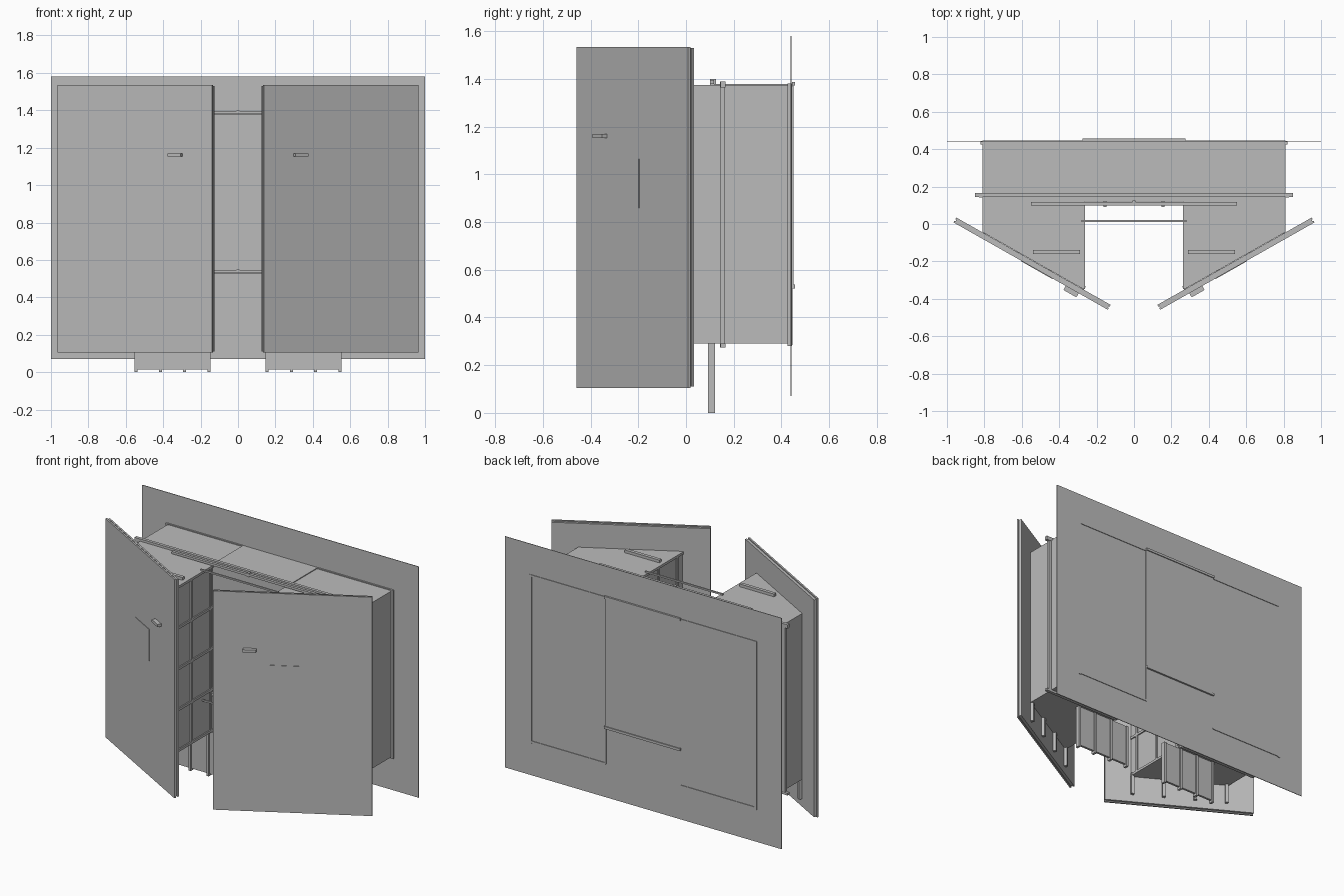
import bpy, bmesh, math
from mathutils import Matrix

cube = bpy.data.objects.get("Cube")
if cube:
    bpy.data.objects.remove(cube, do_unlink=True)

grey = bpy.data.materials.new("plain grey")
grey.use_nodes = True
grey.diffuse_color = (0.5, 0.5, 0.5, 1)
grey.node_tree.nodes["Principled BSDF"].inputs["Base Color"].default_value = (0.5, 0.5, 0.5, 1)


def prism(name, outline, z0, z1, matrix=Matrix()):
    """Extrude a flat outline upward from z0 to z1."""
    bm = bmesh.new()
    base = bm.faces.new([bm.verts.new((x, y, z0)) for x, y in outline])
    top = bmesh.ops.extrude_face_region(bm, geom=[base])["geom"]
    for v in top:
        if isinstance(v, bmesh.types.BMVert):
            v.co.z = z1
    bm.transform(matrix)
    bmesh.ops.recalc_face_normals(bm, faces=bm.faces)
    mesh = bpy.data.meshes.new(name)
    bm.to_mesh(mesh)
    bm.free()
    mesh.materials.append(grey)
    obj = bpy.data.objects.new(name, mesh)
    bpy.context.collection.objects.link(obj)
    return obj


def box(name, x, y, z, matrix=Matrix()):
    return prism(name, [(x[0], y[0]), (x[1], y[0]), (x[1], y[1]), (x[0], y[1])], *z, matrix)


BOTTOM, TOP = 0.29, 1.375
IN, OUT, BACK = 0.27, 0.81, 0.44
ANGLE = math.radians(29.5)
DOOR = Matrix.Translation((0.545, -0.212, 0)) @ Matrix.Rotation(ANGLE, 4, 'Z')


def door_back(x):
    """Depth of the door's inner face at a given x."""
    return -0.197 + (x - 0.538) * math.tan(ANGLE)


# Back board and centre cabinet
box("back_board", (-1, 1), (0.438, 0.442), (0.07, 1.58))
box("centre_cabinet", (-IN, IN), (0.12, 0.45), (0.535, 1.38))
for label, z in (("upper", 1.38), ("lower", 0.53)):
    box(label + "_centre_back_trim", (-0.275, 0.275), (0.444, 0.456), (z - 0.008, z + 0.008))
    box(label + "_tie_rod", (-0.28, 0.28), (0.012, 0.022), (z - 0.005, z + 0.005))
    box(label + "_centre_rail", (-0.55, 0.55), (0.1, 0.118), (z, z + 0.015))
    box(label + "_centre_pin", (-0.008, 0.008), (0.1, 0.125), (z - 0.005, z + 0.02))
box("top_cross_strip", (-0.85, 0.85), (0.145, 0.165), (TOP - 0.01, TOP + 0.015))

for side, s in (("left", 1), ("right", -1)):
    M = Matrix.Diagonal((s, 1, 1, 1))
    D = M @ DOOR

    # Wing cabinet, cut at the front to follow the door
    prism(side + "_wing_cabinet",
          [(IN, BACK), (OUT, BACK), (OUT, door_back(OUT)), (IN, door_back(IN))],
          BOTTOM, TOP, M)
    box(side + "_side_batten", (OUT, OUT + 0.02), (0.143, 0.163), (BOTTOM - 0.015, TOP + 0.015), M)
    box(side + "_bottom_strip", (IN, 0.85), (0.145, 0.165), (BOTTOM - 0.015, BOTTOM), M)
    box(side + "_back_post", (OUT - 0.005, OUT + 0.012), (0.425, 0.445), (BOTTOM - 0.01, TOP + 0.006), M)
    box(side + "_back_top_trim", (IN, OUT), (0.43, 0.446), (TOP - 0.006, TOP + 0.006), M)
    box(side + "_back_bottom_trim", (IN, OUT), (0.43, 0.446), (BOTTOM - 0.006, BOTTOM + 0.006), M)
    box(side + "_inner_back_trim", (IN - 0.005, IN + 0.005), (0.43, 0.446), (BOTTOM, TOP), M)
    box(side + "_roof_bar", (0.29, 0.54), (-0.16, -0.138), (TOP, TOP + 0.018), M)

    # Frame on the inner wall
    for i in range(5):
        z = BOTTOM + 0.008 + i * (TOP - BOTTOM - 0.016) / 4
        box(f"{side}_inner_rail_{i}", (IN - 0.008, IN), (door_back(IN), 0.12), (z - 0.008, z + 0.008), M)
    for i, y in enumerate((door_back(IN) + 0.06, -0.1, 0.1)):
        box(f"{side}_inner_stile_{i}", (IN - 0.008, IN), (y - 0.008, y + 0.008), (BOTTOM, TOP), M)

    # Foot panel with upright strips
    box(side + "_foot_panel", (0.15, 0.55), (0.1, 0.115), (0.015, BOTTOM), M)
    for i in range(4):
        x = 0.155 + i * 0.13
        box(f"{side}_foot_strip_{i}", (x - 0.008, x + 0.008), (0.092, 0.122), (0.0, BOTTOM), M)

    # Angled door: outer skin, recessed core, inner skin
    box(side + "_door_skin", (-0.474, 0.474), (-0.015, -0.004), (0.105, 1.535), D)
    box(side + "_door_core", (-0.468, 0.468), (-0.004, 0.004), (0.112, 1.528), D)
    box(side + "_door_lining", (-0.474, 0.474), (0.004, 0.015), (0.11, 1.53), D)
    box(side + "_door_panel", (-0.135, 0.06), (-0.018, -0.015), (0.86, 1.065), D)
    box(side + "_door_handle", (-0.295, -0.215), (-0.04, -0.015), (1.152, 1.17), D)
    for i in range(4):
        u = -0.3 + i * 0.2
        box(f"{side}_door_batten_{i}", (u - 0.01, u + 0.01), (0.015, 0.035), (0.16, 0.31), D)
